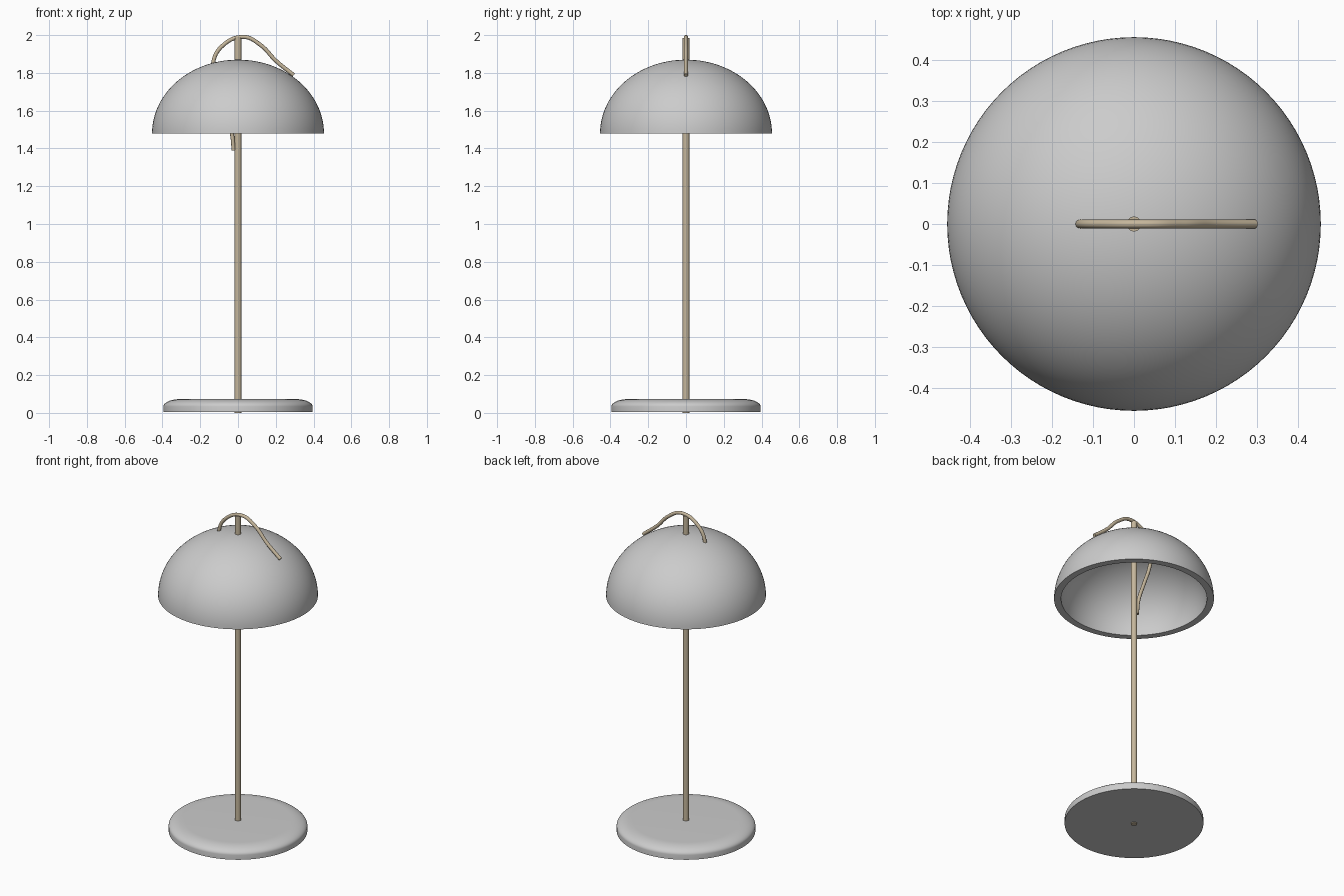
import bpy, bmesh
from math import sin, cos, pi, radians

if "Cube" in bpy.data.objects:
    bpy.data.objects.remove(bpy.data.objects["Cube"])


def lathe(name, profile, steps=96, angle=35):
    """Revolve an (r, z) profile about the z axis into a smooth solid."""
    bm = bmesh.new()
    verts = [bm.verts.new((r, 0, z)) for r, z in profile]
    edges = [bm.edges.new(pair) for pair in zip(verts, verts[1:])]
    bmesh.ops.spin(bm, geom=verts + edges, cent=(0, 0, 0), axis=(0, 0, 1),
                   angle=2 * pi, steps=steps)
    bmesh.ops.remove_doubles(bm, verts=bm.verts[:], dist=0.0001)
    bmesh.ops.recalc_face_normals(bm, faces=bm.faces[:])
    mesh = bpy.data.meshes.new(name)
    bm.to_mesh(mesh)
    bm.free()
    obj = bpy.data.objects.new(name, mesh)
    bpy.context.collection.objects.link(obj)
    bpy.ops.object.select_all(action='DESELECT')
    obj.select_set(True)
    bpy.context.view_layer.objects.active = obj
    bpy.ops.object.shade_smooth_by_angle(angle=radians(angle))
    return obj


def arc(r0, z0, rx, rz, n):
    """Quarter ellipse from the outside up to the top."""
    return [(r0 + rx * cos(i * pi / 2 / n), z0 + rz * sin(i * pi / 2 / n))
            for i in range(n + 1)]


brass = bpy.data.materials.new("tan_metal")
brass.diffuse_color = (0.56, 0.47, 0.33, 1)
brass.use_nodes = True
brass.node_tree.nodes["Principled BSDF"].inputs["Base Color"].default_value = brass.diffuse_color

# Round base with a soft upper edge
lathe("base", [(0, 0.005), (0.395, 0.005)] + arc(0.305, 0.034, 0.09, 0.039, 10) + [(0, 0.073)])

# Pole running through the base and shade
pole = lathe("pole", [(0, 0), (0.018, 0), (0.018, 1.985), (0, 1.985)], 32)
pole.data.materials.append(brass)

# Hollow dome shade with a thick flat rim
outer = arc(0, 1.48, 0.455, 0.39, 28)
inner = arc(0, 1.48, 0.415, 0.352, 28)
lathe("shade", outer + [], 96).name = "shade"
shade = bpy.data.objects["shade"]
bpy.data.objects.remove(shade)
lathe("shade", outer[::-1] + inner)

# Cord rising inside the shade, looping over the pole and resting on the dome
path = [(-0.023, 1.39), (-0.033, 1.48), (-0.075, 1.61), (-0.115, 1.73),
        (-0.132, 1.85), (-0.085, 1.941), (0.03, 1.99), (0.12, 1.947),
        (0.2, 1.865), (0.295, 1.788)]
curve = bpy.data.curves.new("cord", 'CURVE')
curve.dimensions = '3D'
curve.bevel_depth = 0.0105
curve.bevel_resolution = 4
curve.use_fill_caps = True
spline = curve.splines.new('BEZIER')
spline.bezier_points.add(len(path) - 1)
for point, (x, z) in zip(spline.bezier_points, path):
    point.co = (x, 0, z)
    point.handle_left_type = point.handle_right_type = 'AUTO'
curve.materials.append(brass)
bpy.context.collection.objects.link(bpy.data.objects.new("cord", curve))
